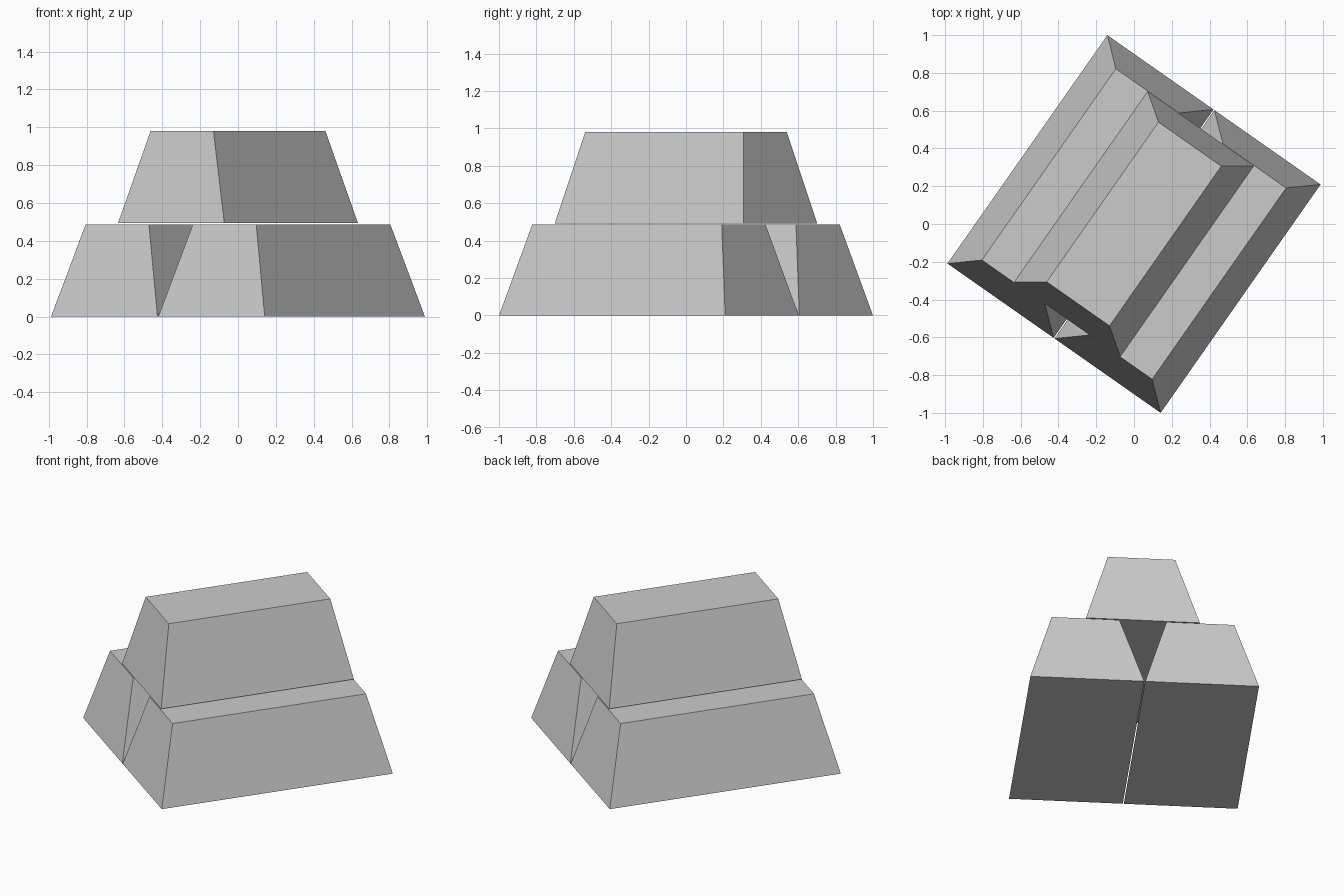
import bpy
import bmesh
import math
from mathutils import Matrix

cube = bpy.data.objects.get("Cube")
if cube:
    bpy.data.objects.remove(cube, do_unlink=True)

# Plain grey metal
metal = bpy.data.materials.new("grey_metal")
metal.use_nodes = True
grey = (0.6, 0.6, 0.6, 1)
metal.diffuse_color = grey
metal.node_tree.nodes["Principled BSDF"].inputs["Base Color"].default_value = grey

TURN = Matrix.Rotation(math.radians(-35), 4, "Z")
HEIGHT = 0.487
GAP = 0.006


def ingot(name, x, z, base, top):
    """Tapered bar; base and top are (half width, half length)."""
    bm = bmesh.new()
    bmesh.ops.create_cube(bm, size=2)
    for v in bm.verts:
        half = top if v.co.z > 0 else base
        v.co.x *= half[0]
        v.co.y *= half[1]
        v.co.z = HEIGHT if v.co.z > 0 else 0
    mesh = bpy.data.meshes.new(name)
    bm.to_mesh(mesh)
    bm.free()
    mesh.materials.append(metal)
    obj = bpy.data.objects.new(name, mesh)
    obj.matrix_world = TURN @ Matrix.Translation((x, 0, z))
    bpy.context.collection.objects.link(obj)


# Two bars side by side with a narrow slit between them
for side, name in ((-1, "right_lower_ingot"), (1, "left_lower_ingot")):
    ingot(name, side * 0.346, 0, (0.343, 0.738), (0.204, 0.618))

# Shorter bar resting across the slit
ingot("upper_ingot", 0, HEIGHT + GAP, (0.343, 0.616), (0.203, 0.516))
